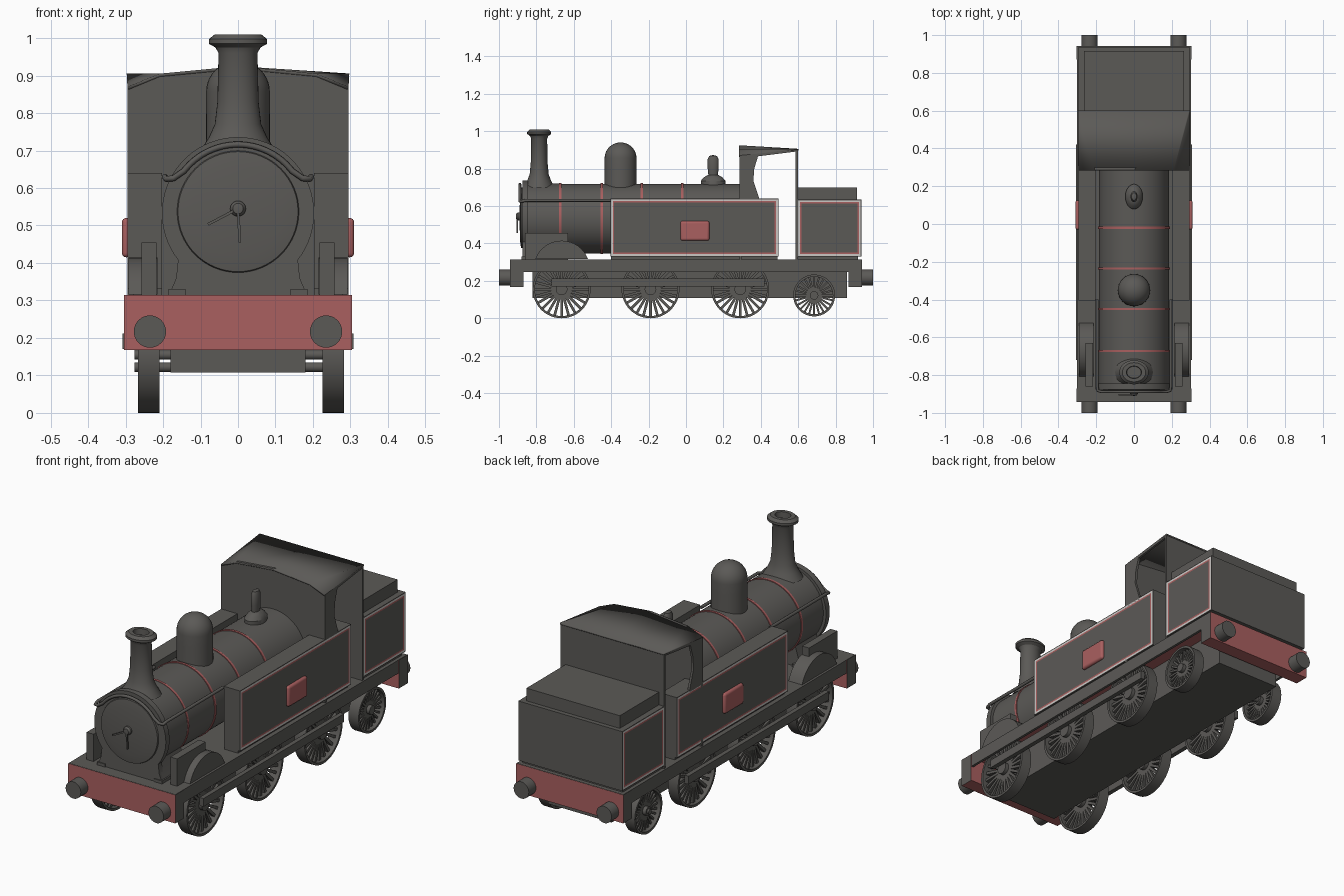
import bpy, bmesh, math
from mathutils import Matrix, Vector

if "Cube" in bpy.data.objects:
    bpy.data.objects.remove(bpy.data.objects["Cube"], do_unlink=True)


def material(name, rgb):
    m = bpy.data.materials.new(name)
    m.use_nodes = True
    m.diffuse_color = (*rgb, 1)
    m.node_tree.nodes["Principled BSDF"].inputs["Base Color"].default_value = (*rgb, 1)
    return m


GREY = material("charcoal grey", (0.105, 0.101, 0.094))
RED = material("dull red", (0.40, 0.115, 0.115))
PALE = material("pale lining", (0.60, 0.57, 0.55))
made = []


def finish(name, bm, mats=(GREY,)):
    bmesh.ops.recalc_face_normals(bm, faces=bm.faces[:])
    me = bpy.data.meshes.new(name)
    bm.to_mesh(me)
    bm.free()
    for m in mats:
        me.materials.append(m)
    ob = bpy.data.objects.new(name, me)
    bpy.context.collection.objects.link(ob)
    made.append(ob)
    return ob


def add_box(bm, x, y, z):
    size = Matrix.Diagonal((x[1] - x[0], y[1] - y[0], z[1] - z[0], 1))
    mid = Vector((sum(x) / 2, sum(y) / 2, sum(z) / 2))
    bmesh.ops.create_cube(bm, size=1, matrix=Matrix.Translation(mid) @ size)


def box(name, x, y, z, mats=(GREY,), rule=None):
    bm = bmesh.new()
    add_box(bm, x, y, z)
    bm.normal_update()
    for f in bm.faces:
        f.material_index = int(bool(rule and rule(f.normal)))
    return finish(name, bm, mats)


def span(s, a, b):
    return tuple(sorted((s * a, s * b)))


def prism(name, pts, axis, a, b, mat=GREY):
    """Extrude a 2D profile along x or y."""
    bm = bmesh.new()
    place = (lambda t, p: (t, p[0], p[1])) if axis == "x" else (lambda t, p: (p[0], t, p[1]))
    f = bm.faces.new([bm.verts.new(place(a, p)) for p in pts])
    ext = bmesh.ops.extrude_face_region(bm, geom=[f])["geom"]
    shift = Vector(place(b, (0, 0))) - Vector(place(a, (0, 0)))
    bmesh.ops.translate(bm, vec=shift, verts=[e for e in ext if isinstance(e, bmesh.types.BMVert)])
    return finish(name, bm, (mat,))


TO_Y = Matrix.Rotation(math.radians(-90), 4, "X")
TO_X = Matrix.Rotation(math.radians(90), 4, "Y")


def add_lathe(bm, profile, matrix, n=32):
    edges = []
    vs = [bm.verts.new((r, 0, z)) for r, z in profile]
    edges = [bm.edges.new(p) for p in zip(vs, vs[1:])]
    spun = bmesh.ops.spin(bm, geom=vs + edges, cent=(0, 0, 0), axis=(0, 0, 1),
                          angle=math.tau, steps=n, use_duplicate=False)
    new = set(vs) | {v for e in edges for v in e.verts}
    new |= {v for f in bm.faces for v in f.verts if not v.tag}
    new = [v for v in new if not v.tag]
    bmesh.ops.transform(bm, matrix=matrix, verts=new)
    bmesh.ops.remove_doubles(bm, verts=new, dist=0.00005)
    for v in bm.verts:
        v.tag = True


def lathe(name, profile, loc, rot=Matrix(), scale=(1, 1, 1), n=32, mat=GREY):
    bm = bmesh.new()
    add_lathe(bm, profile, Matrix.Translation(loc) @ rot @ Matrix.Diagonal((*scale, 1)), n)
    return finish(name, bm, (mat,))


def drum(r, a, b):
    return [(0, a), (r, a), (r, b), (0, b)]


# Footplate, beams, frame and buffers
box("footplate", (-.303, .303), (-.94, .94), (.295, .315), (GREY, RED), lambda n: n.z < -.5)
box("frame_box", (-.18, .18), (-.82, .86), (.108, .30))
for end, s in (("front", -1), ("rear", 1)):
    box(end + "_buffer_beam", (-.304, .304), span(s, .87, .942), (.168, .314), (GREY, RED),
        lambda n: abs(n.y) > .5 or n.z < -.5)
    for side, x in (("left", .235), ("right", -.235)):
        lathe(f"{end}_{side}_buffer", drum(.043, .93, 1.0), (x, 0, .217),
              TO_Y if s > 0 else TO_Y.inverted())


def wheel(name, x, y, r, zc):
    bm = bmesh.new()
    place = Matrix.Translation((x, y, zc)) @ TO_X
    rim, h = r - .012, .029
    add_lathe(bm, [(rim, -h), (r, -h), (r, h), (rim, h), (rim, -h)], place, 48)
    add_lathe(bm, drum(r * .2, -h, h), place, 24)
    for i in range(24):
        spoke = bmesh.ops.create_cube(bm, size=1)["verts"]
        turn = Matrix.Rotation(math.tau * i / 24, 4, "Z")
        form = Matrix.Translation((r * .54, 0, 0)) @ Matrix.Diagonal((r * .85, r * .09, .02, 1))
        bmesh.ops.transform(bm, matrix=place @ turn @ form, verts=spoke)
    finish(name, bm)


# Wheels, axles and rods
for name, y, r, z in (("leading", -.665, .155, .155), ("middle", -.19, .155, .155),
                      ("driving", .29, .155, .155), ("trailing", .685, .112, .122)):
    for side, x in (("left", .254), ("right", -.238)):
        wheel(f"{name}_{side}_wheel", x, y, r, z)
    lathe(name + "_axle", drum(.013, -.276, .276), (0, y, z), TO_X, n=16)

sandbox_y = (-.86, -.63)
arc = [math.pi * (.11 + .78 * i / 16) for i in range(17)]
splasher = [(-.665 + .15 * math.cos(a), .265 + .15 * math.sin(a)) for a in arc]
cab_side = [(.285, .63), (.395, .63), (.36, .735), (.365, .80), (.385, .866),
            (.595, .892), (.595, .905), (.285, .87)]


def lined_box(name, s, x, y, z):
    """Box with a pale and a red line inset on its outer sides."""
    bm = bmesh.new()
    add_box(bm, x, y, z)
    bm.normal_update()
    for face in [f for f in bm.faces if (f.normal.x * s > .5 if s else abs(f.normal.x) > .5)]:
        for width, index in ((.006, 0), (.013, 1), (.011, 2)):
            ring = bmesh.ops.inset_individual(bm, faces=[face], thickness=width)["faces"]
            for f in ring:
                f.material_index = index
        face.material_index = 0
    return finish(name, bm, (GREY, PALE, RED))


# Parts on both sides
for side, s in (("left", 1), ("right", -1)):
    box(side + "_valance", span(s, .29, .303), (-.88, .88), (.247, .30))
    box(side + "_coupling_rod", span(s, .285, .308), (-.72, .42), (.17, .212))
    box(side + "_sandbox", span(s, .218, .257), sandbox_y, (.31, .455))
    prism(side + "_splasher", splasher, "x", s * .215, s * .292)
    lined_box(side + "_tank", s, span(s, .203, .295), (-.405, .495), (.33, .64))
    box(side + "_tank_foot", span(s, .203, .28), (-.40, .49), (.31, .332))
    plaque = box(side + "_plaque", span(s, .285, .31), (-.03, .125), (.415, .52), (RED,))
    bev = plaque.modifiers.new("rounding", "BEVEL")
    bev.width, bev.segments = .012, 4
    prism(side + "_cab_sheet", cab_side, "x", s * .283, s * .295)
    box(side + "_saddle_foot", span(s, .14, .185), (-.88, -.66), (.31, .33))

# Boiler, bands and smokebox
ZC = .533
lathe("boiler", drum(.186, -.70, .29), (0, 0, ZC), TO_Y, n=64)
for i, y in enumerate((-.672, -.45, -.236, -.02)):
    lathe(f"boiler_band_{i + 1}", [(.18, -.006), (.190, -.006), (.190, .006), (.18, .006)],
          (0, y, ZC), TO_Y, n=64, mat=RED)


def smokebox_outline(r):
    top = [math.radians(-38 + 256 * i / 48) for i in range(49)]
    pts = [(r * math.cos(a), ZC + r * math.sin(a)) for a in top]
    return [(.185, .312), (.165, .36)] + pts + [(-.165, .36), (-.185, .312)]


prism("smokebox", smokebox_outline(.188), "y", -.86, -.675)
prism("smokebox_front_plate", smokebox_outline(.203), "y", -.875, -.845)
lathe("smokebox_door", [(0, -.014), (.12, -.012), (.16, -.006), (.166, .01), (0, .01)],
      (0, -.876, .537), TO_Y, n=64)
lathe("door_knob", [(0, -.02), (.014, -.018), (.021, -.008), (.021, .01), (0, .01)],
      (0, -.89, .545), TO_Y, n=20)
for i, (dx, dz) in enumerate(((-.08, -.042), (.005, -.09))):
    nx, nz = -dz * .04, dx * .04
    prism(f"door_handle_{i + 1}", [(nx, .545 + nz), (dx + nx, .545 + dz + nz),
          (dx - nx, .545 + dz - nz), (-nx, .545 - nz)], "y", -.907, -.899)

# Handrail along both sides and over the smokebox front
half = [(.195, -.40, .63), (.195, -.86, .63), (.192, -.882, .624), (.172, -.888, .626)]
over = [math.radians(38 + 104 * i / 24) for i in range(25)]
rail = half + [(.183 * math.cos(a), -.888, ZC + .183 * math.sin(a)) for a in over]
rail += [(-x, y, z) for x, y, z in reversed(half)]
curve = bpy.data.curves.new("handrail", "CURVE")
curve.dimensions, curve.bevel_depth, curve.bevel_resolution = "3D", .008, 2
curve.use_fill_caps = True
spline = curve.splines.new("POLY")
spline.points.add(len(rail) - 1)
for p, co in zip(spline.points, rail):
    p.co = (*co, 1)
curve.materials.append(GREY)
bpy.context.collection.objects.link(bpy.data.objects.new("handrail", curve))

# Chimney, dome and safety valve
lathe("chimney", [(0, .68), (.10, .70), (.078, .735), (.062, .77), (.055, .83), (.052, .96),
                  (.06, .975), (.078, .985), (.078, .997), (.062, 1.01), (.04, 1.01), (.038, .98), (0, .98)],
      (0, -.785, 0), scale=(1, .82, 1))
cap = [math.pi / 2 * i / 10 for i in range(11)]
lathe("dome", [(0, .62), (.087, .62), (.085, .80)] +
      [(.085 * math.cos(a), .857 + .083 * math.sin(a)) for a in cap[:-1]] + [(0, .94)], (0, -.35, 0))
lathe("valve_base", [(0, .69), (.066, .69), (.066, .735), (.05, .753), (.03, .765), (0, .768)],
      (0, .145, 0), scale=(.7, 1, 1))
lathe("valve_post", [(0, .75), (.024, .75), (.029, .80), (.029, .85), (.02, .868), (0, .873)],
      (0, .145, 0), scale=(.65, 1, 1), n=20)

# Cab and bunker
gable = [(-.295, .87), (-.21, .905), (0, .925), (.21, .905), (.295, .87)]
prism("cab_front", [(-.295, .312)] + gable + [(.295, .312)], "y", .285, .298)
box("cab_back", (-.295, .295), (.586, .598), (.312, .903))
bm = bmesh.new()
front = [bm.verts.new((x, .283, z)) for x, z in gable]
back = [bm.verts.new((x, .60, .906)) for x in (-.297, -.29, 0, .29, .297)]
for i in range(4):
    bm.faces.new((front[i], front[i + 1], back[i + 1], back[i]))
roof = finish("cab_roof", bm)
roof.modifiers.new("thickness", "SOLIDIFY").thickness = .008
lined_box("bunker", 0, (-.295, .295), (.595, .938), (.33, .635))
box("bunker_foot", (-.285, .285), (.598, .92), (.31, .332))
box("bunker_coal_top", (-.265, .265), (.598, .915), (.63, .70))

# Smooth the round parts, keep edges sharp
bpy.ops.object.select_all(action="DESELECT")
for ob in made:
    ob.select_set(True)
bpy.context.view_layer.objects.active = made[0]
bpy.ops.object.shade_smooth_by_angle(angle=math.radians(32))
